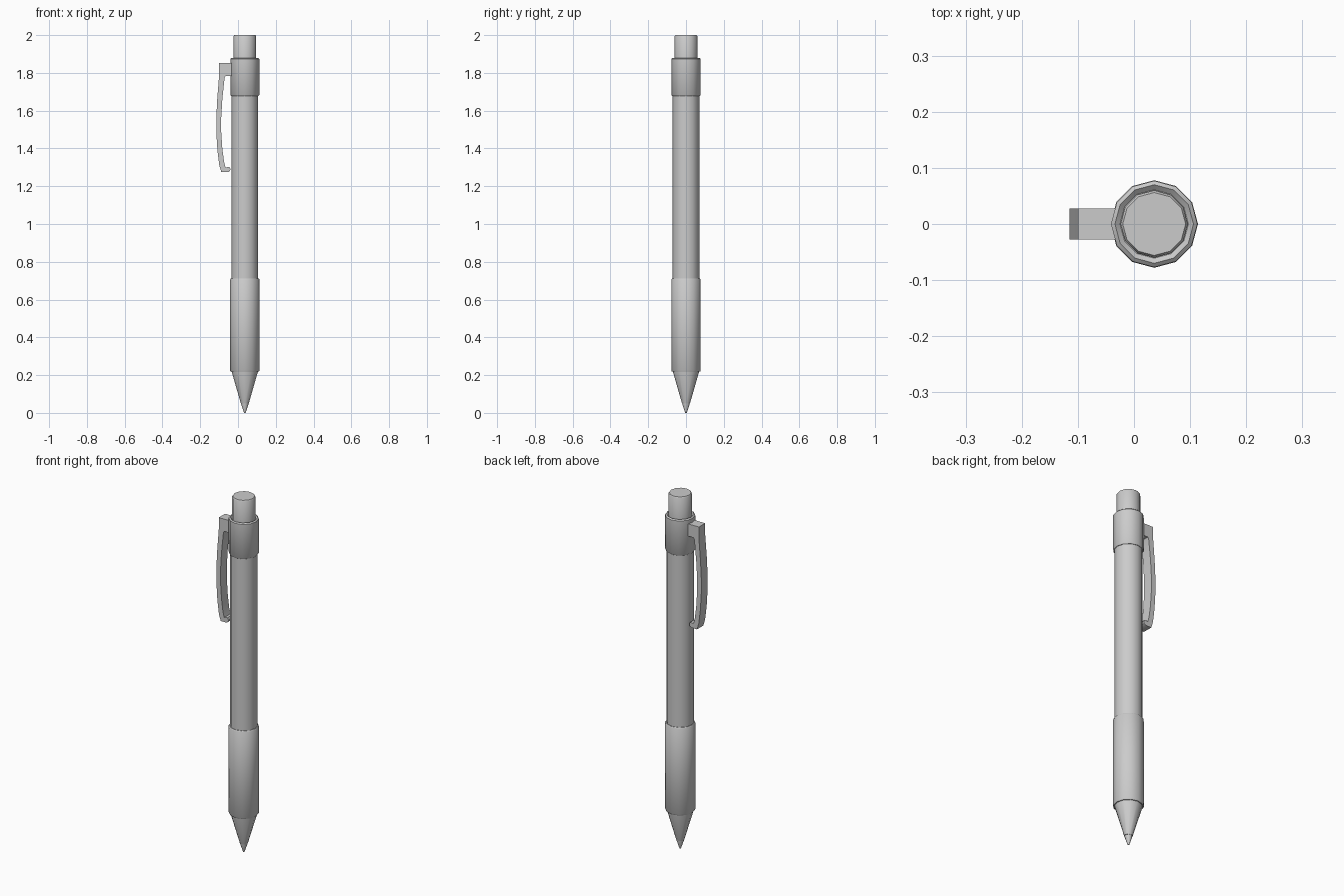
import bpy, bmesh, math

if "Cube" in bpy.data.objects:
    bpy.data.objects.remove(bpy.data.objects["Cube"])

CX = 0.036      # pen axis; the clip offsets it from x = 0
SIDES = 12


def finish(name, bm):
    bmesh.ops.recalc_face_normals(bm, faces=bm.faces)
    me = bpy.data.meshes.new(name)
    bm.to_mesh(me)
    bm.free()
    ob = bpy.data.objects.new(name, me)
    bpy.context.collection.objects.link(ob)
    bpy.ops.object.select_all(action='DESELECT')
    ob.select_set(True)
    bpy.context.view_layer.objects.active = ob
    bpy.ops.object.shade_smooth_by_angle(angle=math.radians(38))
    return ob


def lathe(name, profile):
    """Turn (radius, z) points around the pen axis and cap both ends."""
    bm = bmesh.new()
    rings = []
    for r, z in profile:
        rings.append([bm.verts.new((CX + r * math.cos(2 * math.pi * i / SIDES),
                                    r * math.sin(2 * math.pi * i / SIDES), z))
                      for i in range(SIDES)])
    for a, b in zip(rings, rings[1:]):
        for i in range(SIDES):
            j = (i + 1) % SIDES
            bm.faces.new((a[i], a[j], b[j], b[i]))
    bm.faces.new(rings[0])
    bm.faces.new(rings[-1])
    return finish(name, bm)


# writing tip, with a small metal point
lathe("tip_cone", [(0.021, 0.05), (0.070, 0.22), (0.070, 0.23)])
lathe("tip_point", [(0.004, 0.0), (0.019, 0.045), (0.019, 0.06)])

# grip, barrel, collar and push button
lathe("grip", [(0.074, 0.218), (0.078, 0.224), (0.078, 0.706), (0.074, 0.712)])
lathe("barrel", [(0.071, 0.70), (0.071, 1.69)])
lathe("collar", [(0.073, 1.678), (0.077, 1.683), (0.077, 1.874),
                 (0.070, 1.88), (0.061, 1.872)])
lathe("push_button", [(0.060, 1.86), (0.060, 1.994), (0.056, 2.0)])

# pocket clip: side profile (x, z) extruded across y
clip = [(-0.030, 1.852), (-0.100, 1.852), (-0.100, 1.785), (-0.110, 1.66),
        (-0.115, 1.56), (-0.115, 1.49), (-0.109, 1.39), (-0.099, 1.31),
        (-0.088, 1.274), (-0.052, 1.274), (-0.042, 1.281), (-0.040, 1.292),
        (-0.046, 1.303), (-0.066, 1.299), (-0.074, 1.33), (-0.083, 1.40),
        (-0.089, 1.49), (-0.089, 1.56), (-0.083, 1.66), (-0.071, 1.775),
        (-0.066, 1.783), (-0.030, 1.783)]
bm = bmesh.new()
face = bm.faces.new([bm.verts.new((x, -0.028, z)) for x, z in clip])
ext = bmesh.ops.extrude_face_region(bm, geom=[face])
bmesh.ops.translate(bm, vec=(0, 0.056, 0),
                    verts=[g for g in ext["geom"] if isinstance(g, bmesh.types.BMVert)])
finish("pocket_clip", bm)
